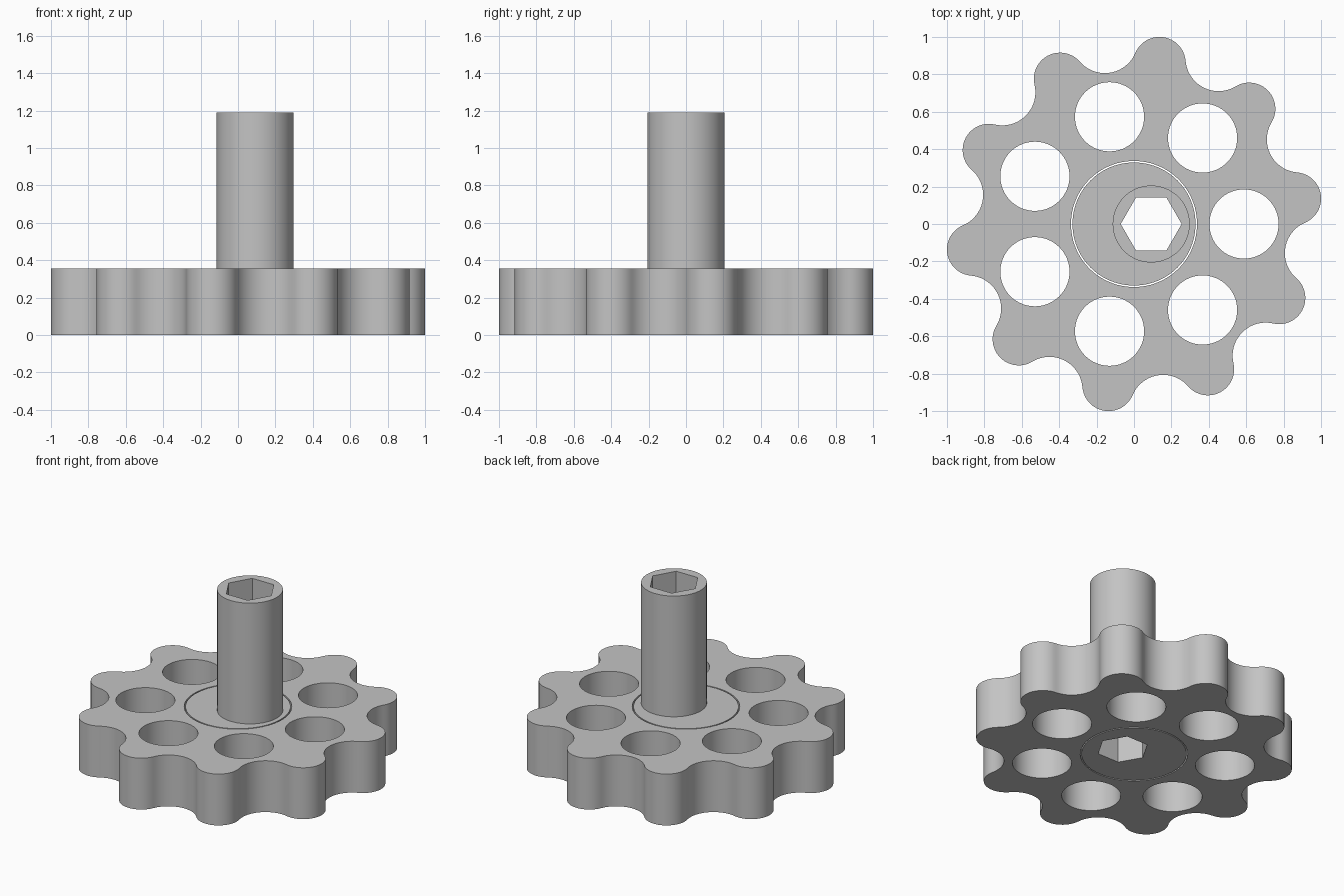
import bpy, bmesh
from math import pi, cos, sin, tau, radians
from mathutils import Vector

THICK, TOP = 0.355, 1.19
LOBES, HOLES = 10, 7
SHAFT_X = 0.092

if "Cube" in bpy.data.objects:
    bpy.data.objects.remove(bpy.data.objects["Cube"], do_unlink=True)

grey = bpy.data.materials.new("plain grey")
grey.use_nodes = True
grey.diffuse_color = (0.55, 0.55, 0.55, 1)
grey.node_tree.nodes["Principled BSDF"].inputs["Base Color"].default_value = grey.diffuse_color


def polar(r, a):
    return Vector((r * cos(a), r * sin(a)))


def arc(centre, r, start, end, n):
    return [centre + polar(r, start + (end - start) * i / n) for i in range(n)]


def select(obj):
    bpy.ops.object.select_all(action='DESELECT')
    obj.select_set(True)
    bpy.context.view_layer.objects.active = obj


def finish(obj):
    obj.data.materials.clear()
    obj.data.materials.append(grey)
    select(obj)
    bpy.ops.object.shade_smooth_by_angle(angle=radians(30))


def plate(name, loops, height):
    """Extrude closed outlines; inner outlines become holes."""
    curve = bpy.data.curves.new(name, 'CURVE')
    curve.dimensions, curve.fill_mode = '2D', 'BOTH'
    curve.extrude = height / 2
    for pts in loops:
        spline = curve.splines.new('POLY')
        spline.points.add(len(pts) - 1)
        for p, co in zip(spline.points, pts):
            p.co = (co.x, co.y, 0, 1)
        spline.use_cyclic_u = True
    obj = bpy.data.objects.new(name, curve)
    bpy.context.collection.objects.link(obj)
    select(obj)
    bpy.ops.object.convert(target='MESH')
    obj = bpy.context.object
    bm = bmesh.new()
    bm.from_mesh(obj.data)
    bmesh.ops.translate(bm, verts=bm.verts, vec=(0, 0, height / 2))
    bmesh.ops.remove_doubles(bm, verts=bm.verts, dist=1e-5)
    bmesh.ops.recalc_face_normals(bm, faces=bm.faces)
    bm.to_mesh(obj.data)
    bm.free()
    return obj


def prism(name, sides, r, x, z0, z1):
    bpy.ops.mesh.primitive_cylinder_add(vertices=sides, radius=r, depth=z1 - z0,
                                        location=(x, 0, (z0 + z1) / 2))
    obj = bpy.context.object
    obj.name = obj.data.name = name
    return obj


def combine(target, tool, operation):
    mod = target.modifiers.new(operation.lower(), 'BOOLEAN')
    mod.operation, mod.solver, mod.object = operation, 'EXACT', tool
    select(target)
    bpy.ops.object.modifier_apply(modifier=mod.name)
    bpy.data.objects.remove(tool, do_unlink=True)


# Lobed outline: round lobes joined tangentially by round grooves
lobe_r, half = 0.14, pi / LOBES
outline = []
for k in range(LOBES):
    a = radians(9) + k * 2 * half
    lobe, groove = polar(0.871, a), polar(0.996, a + half)
    link = groove - lobe
    groove_r = link.length - lobe_r
    phi = Vector((cos(a), sin(a))).angle(link)
    inward = a + half + pi
    swing = phi - half
    outline += arc(lobe, lobe_r, a - phi, a + phi, 24)
    outline += arc(groove, groove_r, inward + swing, inward - swing, 20)

# Lobed disc with a ring of pin holes and a centre bore
zero = Vector((0, 0))
holes = [arc(polar(0.588, tau * k / HOLES), 0.185, 0, tau, 64) for k in range(HOLES)]
bore = arc(zero, 0.337, 0, tau, 96)
finish(plate("lobed_disc", [outline, bore] + holes, THICK))

# Eccentric cam with offset shaft and hexagonal socket right through
cam = prism("eccentric_cam_shaft", 96, 0.329, 0, 0, THICK)
combine(cam, prism("shaft", 72, 0.206, SHAFT_X, THICK / 2, TOP), 'UNION')
socket = prism("hex_socket", 6, 0.163, SHAFT_X, -0.1, TOP + 0.1)
socket.rotation_euler.z = pi / 6
bpy.context.view_layer.update()
combine(cam, socket, 'DIFFERENCE')
finish(cam)
